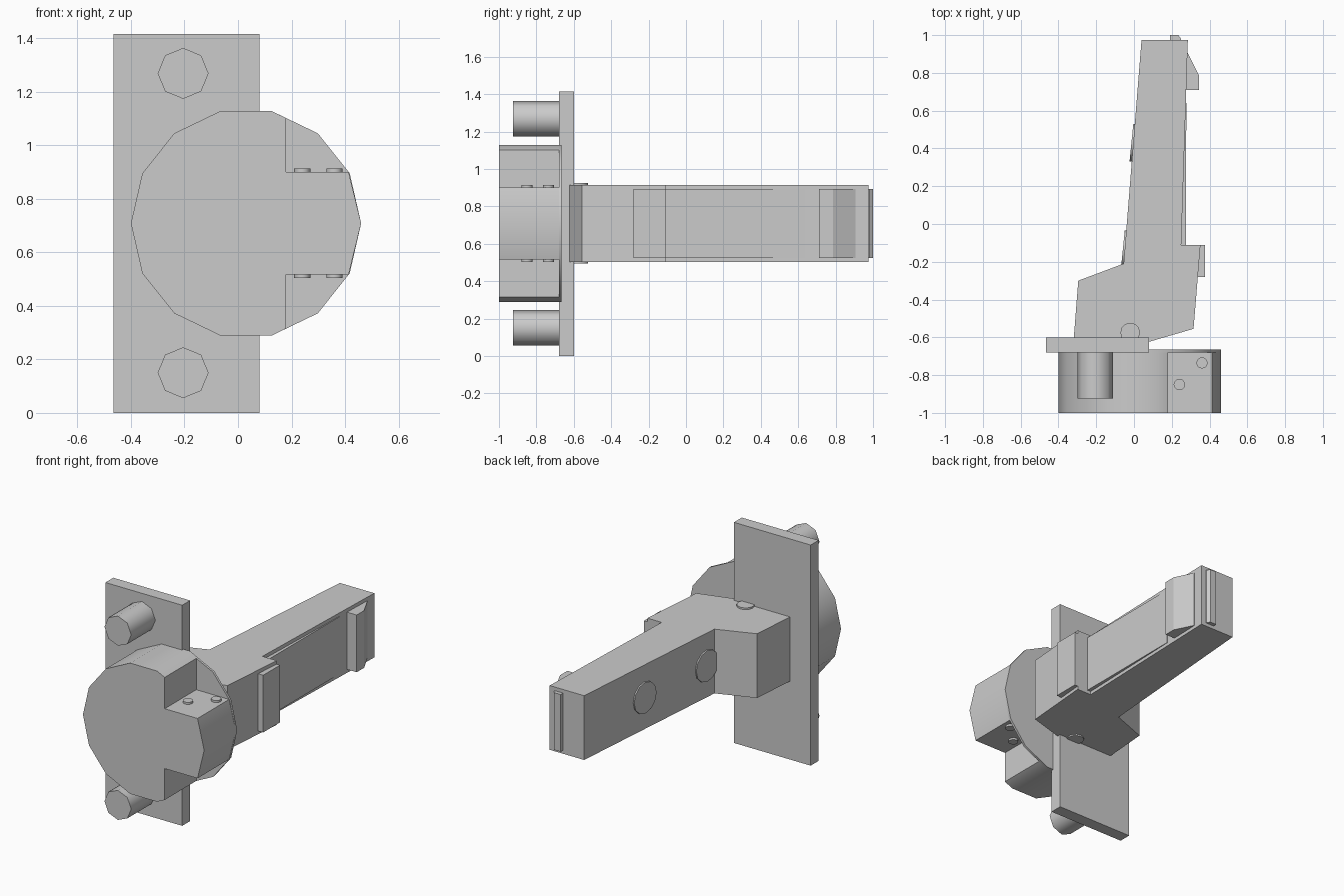
import bpy, bmesh
from math import cos, sin, pi, radians
from mathutils import Matrix, Vector

if "Cube" in bpy.data.objects:
    bpy.data.objects.remove(bpy.data.objects["Cube"])

MID = 0.708  # height of the mirror plane


def finish(name, bm, smooth=False):
    bmesh.ops.recalc_face_normals(bm, faces=bm.faces[:])
    me = bpy.data.meshes.new(name)
    bm.to_mesh(me)
    bm.free()
    ob = bpy.data.objects.new(name, me)
    bpy.context.collection.objects.link(ob)
    if smooth:
        bpy.ops.object.select_all(action='DESELECT')
        ob.select_set(True)
        bpy.context.view_layer.objects.active = ob
        bpy.ops.object.shade_smooth_by_angle(angle=radians(50))
    return ob


def prism(name, pts, lo, hi, axis='Z', smooth=False):
    """Extrude a 2D profile along Z (points are x, y) or Y (points are x, z)."""
    bm = bmesh.new()
    place = (lambda p, t: (p[0], p[1], t)) if axis == 'Z' else (lambda p, t: (p[0], t, p[1]))
    a = [bm.verts.new(place(p, lo)) for p in pts]
    b = [bm.verts.new(place(p, hi)) for p in pts]
    bm.faces.new(a)
    bm.faces.new(b[::-1])
    n = len(pts)
    for i in range(n):
        bm.faces.new((a[i], a[(i + 1) % n], b[(i + 1) % n], b[i]))
    return finish(name, bm, smooth)


def rod(name, center, direction, r, depth, sides):
    bm = bmesh.new()
    rot = Vector(direction).to_track_quat('Z', 'Y').to_matrix().to_4x4()
    bmesh.ops.create_cone(bm, cap_ends=True, segments=sides, radius1=r, radius2=r,
                          depth=depth, matrix=Matrix.Translation(center) @ rot)
    return finish(name, bm, True)


# Mounting plate and its two bolts
prism("mounting_plate", [(-0.465, 0), (0.08, 0), (0.08, 1.415), (-0.465, 1.415)],
      -0.68, -0.60, 'Y')
for i, z in enumerate((0.15, 1.268)):
    ring = [(-0.205 + 0.095 * cos(k * pi / 4), z + 0.095 * sin(k * pi / 4)) for k in range(8)]
    prism(f"bolt_{i}", ring, -0.925, -0.675, 'Y', True)

# Round head: 14-sided, notched above and below a central tongue, full flange behind
circle = [(0.03 + 0.43 * cos(k * pi / 7), MID + 0.43 * sin(k * pi / 7)) for k in range(14)]
upper = [(0.413, 0.90), (0.18, 0.90), (0.18, 1.101)]
lower = [(x, 2 * MID - z) for x, z in reversed(upper)]
prism("round_head", [circle[0]] + upper + circle[3:12] + lower, -1.0, -0.68, 'Y', True)
prism("head_flange", circle, -0.68, -0.665, 'Y', True)

# Pins through the tongue and the arm
for i, (x, y) in enumerate(((0.24, -0.85), (0.36, -0.735))):
    rod(f"tongue_pin_{i}", (x, y, MID), (0, 0, 1), 0.03, 0.41, 12)
rod("arm_pin", (-0.02, -0.575, MID + 0.002), (0, 0, 1), 0.052, 0.432, 12)

# Arm with a wide base
prism("arm", [(-0.32, -0.62), (0.04, -0.635), (0.315, -0.555), (0.352, -0.11),
              (0.25, -0.11), (0.285, 0.975), (0.04, 0.975), (-0.055, -0.21),
              (-0.295, -0.30)], 0.503, 0.915)

# Raised inserts along the right side and the tip
inserts = {
    "base_block": [(0.25, -0.28), (0.375, -0.28), (0.375, -0.11), (0.25, -0.11)],
    "side_panel": [(0.23, -0.12), (0.275, -0.12), (0.277, 0.64), (0.23, 0.64)],
    "tip_catch": [(0.25, 0.71), (0.345, 0.71), (0.345, 0.785), (0.285, 0.905), (0.25, 0.905)],
    "tip_strip": [(0.19, 0.96), (0.25, 0.96), (0.25, 0.98), (0.235, 1.0), (0.19, 1.0)],
}
for name, pts in inserts.items():
    prism(name, pts, 0.525, 0.892)

# Round buttons on the left face of the arm
for i, y in enumerate((0.43, -0.135)):
    x = -0.055 + (y + 0.21) * 0.095 / 1.185
    rod(f"side_button_{i}", (x, y, MID), (-1, 0.10, 0), 0.1, 0.02, 12)
